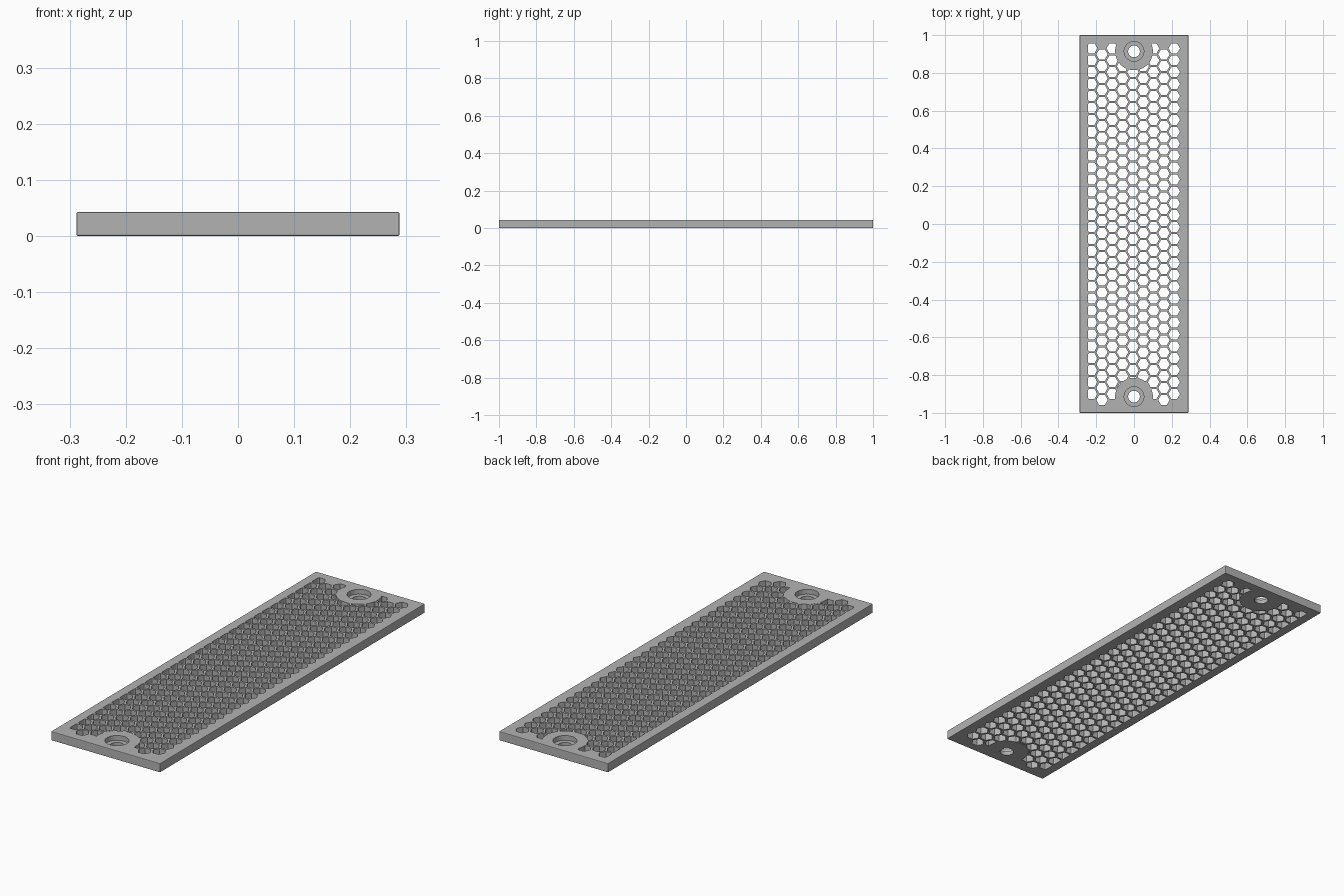
import bpy
import bmesh
from math import pi, sqrt
from mathutils import Matrix, Vector

HALF_X, HALF_Y, HEIGHT = 0.288, 1.0, 0.043
PITCH = 0.0631                  # distance between neighbouring hex holes
HEX_RADIUS = 0.0305
COLUMNS, ROWS = 9, 30
LAST_X, FIRST_Y = 0.213, 0.93   # right column, top row
FIELD_X, FIELD_Y = 0.243, 0.958  # border of the perforated field
SCREW_Y = 0.914
BOSS_RADIUS, BORE_RADIUS, HOLE_RADIUS = 0.1, 0.052, 0.031
BORE_FLOOR = 0.02

cube = bpy.data.objects.get("Cube")
if cube:
    bpy.data.objects.remove(cube, do_unlink=True)

grey = bpy.data.materials.new("plain grey")
grey.use_nodes = True
colour = (0.45, 0.45, 0.45, 1.0)
grey.diffuse_color = colour
grey.node_tree.nodes["Principled BSDF"].inputs["Base Color"].default_value = colour


def make_object(name, bm):
    mesh = bpy.data.meshes.new(name)
    bm.to_mesh(mesh)
    bm.free()
    mesh.materials.append(grey)
    obj = bpy.data.objects.new(name, mesh)
    bpy.context.collection.objects.link(obj)
    return obj


def add_box(bm, half_x, half_y, z0, z1):
    place = Matrix.Translation((0, 0, (z0 + z1) / 2))
    size = Matrix.Diagonal((2 * half_x, 2 * half_y, z1 - z0, 1))
    bmesh.ops.create_cube(bm, size=1, matrix=place @ size)


def add_prism(bm, x, y, radius, z0, z1, sides):
    # turned so that a hexagon points along x
    place = Matrix.Translation((x, y, (z0 + z1) / 2)) @ Matrix.Rotation(pi / 2, 4, "Z")
    bmesh.ops.create_cone(bm, cap_ends=True, segments=sides, radius1=radius,
                          radius2=radius, depth=z1 - z0, matrix=place)


def screw_cutter(name, radius, z0, z1):
    bm = bmesh.new()
    for y in (-SCREW_Y, SCREW_Y):
        add_prism(bm, 0, y, radius, z0, z1, 64)
    return make_object(name, bm)


def cut(obj, cutter, operation="DIFFERENCE"):
    mod = obj.modifiers.new(cutter.name, "BOOLEAN")
    mod.operation, mod.solver, mod.object = operation, "EXACT", cutter
    bpy.context.view_layer.objects.active = obj
    bpy.ops.object.modifier_apply(modifier=mod.name)
    bpy.data.objects.remove(cutter, do_unlink=True)


# plate with slightly softened edges
bm = bmesh.new()
add_box(bm, HALF_X, HALF_Y, 0, HEIGHT)
bmesh.ops.bevel(bm, geom=bm.edges[:], offset=0.003, segments=2, profile=0.5,
                affect="EDGES")
plate = make_object("perforated_plate", bm)

# staggered hex holes, long points along x
bm = bmesh.new()
hexagon = Vector((0, 1, 0))
for column in range(COLUMNS):
    x = LAST_X - column * PITCH * sqrt(3) / 2
    for row in range(ROWS):
        y = FIRST_Y - (row + 0.5 * (column % 2)) * PITCH
        add_prism(bm, x, y, HEX_RADIUS, -0.05, 0.1, 6)
# point orientation: six-sided prisms start on the y axis before the turn
if abs(max(v.co.x for v in bm.verts) - LAST_X - HEX_RADIUS) > 0.001:
    for face_group in range(0, len(bm.verts), 12):
        bm.verts.ensure_lookup_table()
        group = bm.verts[face_group:face_group + 12]
        centre = sum((v.co for v in group), Vector()) / 12
        bmesh.ops.rotate(bm, verts=group, cent=centre,
                         matrix=Matrix.Rotation(pi / 6, 3, "Z"))
holes = make_object("hex_holes", bm)

# keep the holes inside the field and off the screw bosses
bm = bmesh.new()
add_box(bm, FIELD_X, FIELD_Y, -0.03, 0.08)
cut(holes, make_object("field_border", bm), "INTERSECT")
cut(holes, screw_cutter("boss_keepout", BOSS_RADIUS, -0.06, 0.12))
cut(plate, holes)

# counterbored screw holes
cut(plate, screw_cutter("screw_counterbore", BORE_RADIUS, BORE_FLOOR, 0.1))
cut(plate, screw_cutter("screw_hole", HOLE_RADIUS, -0.05, 0.1))

bpy.ops.object.select_all(action="DESELECT")
plate.select_set(True)
bpy.context.view_layer.objects.active = plate
bpy.ops.object.shade_smooth_by_angle(angle=pi / 10)
